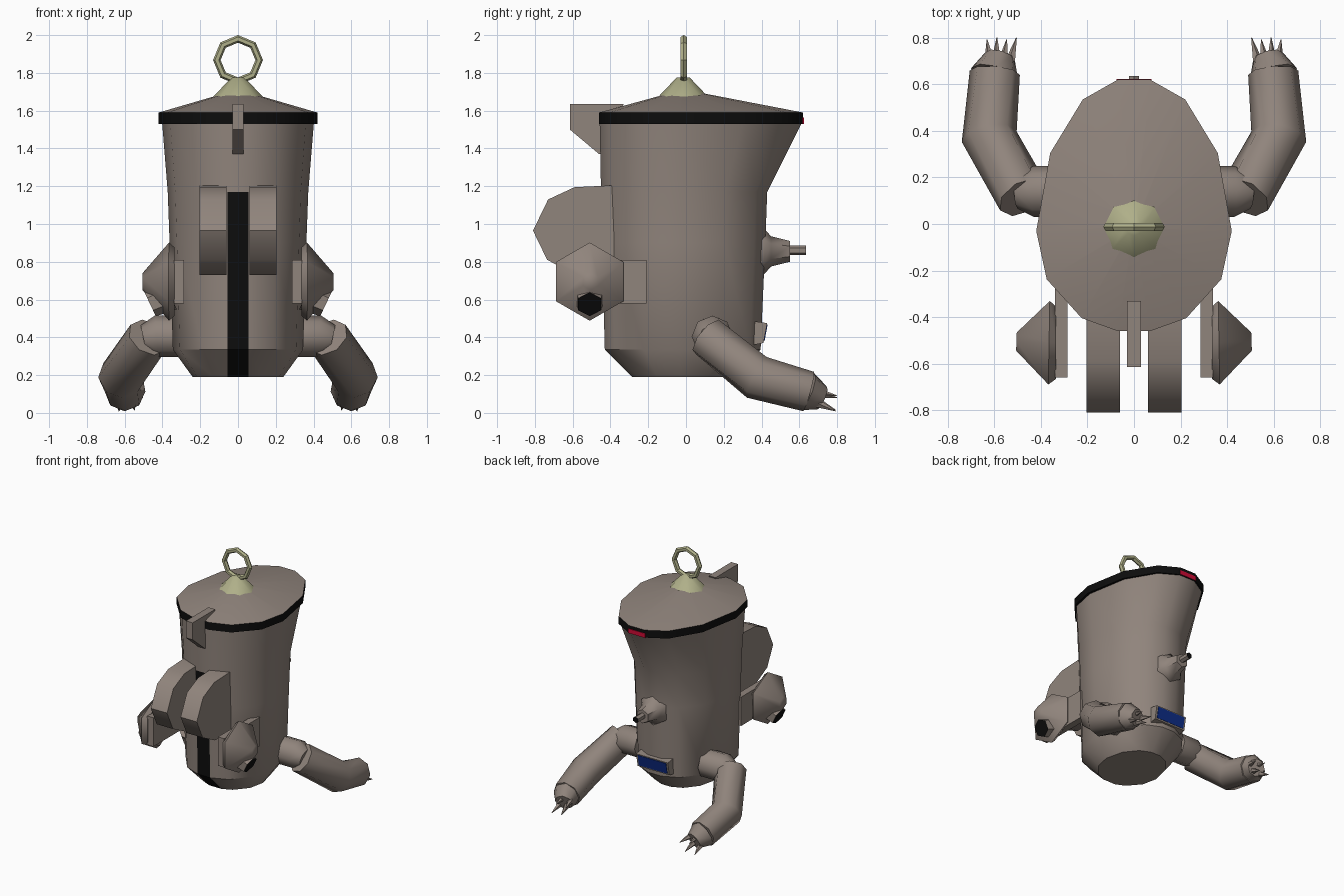
import bpy, bmesh, math
from mathutils import Vector

if "Cube" in bpy.data.objects:
    bpy.data.objects.remove(bpy.data.objects["Cube"])


def material(name, rgb):
    m = bpy.data.materials.new(name)
    m.use_nodes = True
    m.diffuse_color = (*rgb, 1)
    node = next(n for n in m.node_tree.nodes if n.type == "BSDF_PRINCIPLED")
    node.inputs["Base Color"].default_value = (*rgb, 1)
    return m


TAUPE = material("taupe", (0.28, 0.232, 0.202))
BLACK = material("black", (0.004, 0.004, 0.004))
OLIVE = material("olive", (0.43, 0.43, 0.25))
BLUE = material("blue", (0.004, 0.025, 0.24))
RED = material("red", (0.62, 0.003, 0.035))


def finish(name, bm, mats, smooth=50, rule=None):
    """Turn a bmesh into an object; rule(face) picks the material slot."""
    bmesh.ops.recalc_face_normals(bm, faces=bm.faces)
    if rule:
        for f in bm.faces:
            f.material_index = rule(f)
    me = bpy.data.meshes.new(name)
    bm.to_mesh(me)
    bm.free()
    for m in mats:
        me.materials.append(m)
    ob = bpy.data.objects.new(name, me)
    bpy.context.collection.objects.link(ob)
    if smooth:
        bpy.ops.object.select_all(action="DESELECT")
        ob.select_set(True)
        bpy.context.view_layer.objects.active = ob
        bpy.ops.object.shade_smooth_by_angle(angle=math.radians(smooth))
    return ob


def loft(name, rings, mats, side=1, **kw):
    """Skin a list of equal-length point rings and cap both ends."""
    bm = bmesh.new()
    loops = [[bm.verts.new((p[0] * side, p[1], p[2])) for p in r] for r in rings]
    n = len(loops[0])
    for a, b in zip(loops, loops[1:]):
        for i in range(n):
            j = (i + 1) % n
            bm.faces.new((a[i], a[j], b[j], b[i]))
    bm.faces.new(loops[0])
    bm.faces.new(loops[-1])
    return finish(name, bm, mats, **kw)


def tube(name, path, radii, mats, sides=8, phase=0, **kw):
    """Loft regular polygons along a path, each facing along the path."""
    pts = [Vector(p) for p in path]
    rings = []
    for i, p in enumerate(pts):
        ahead = pts[min(i + 1, len(pts) - 1)] - p
        behind = p - pts[max(i - 1, 0)]
        q = (ahead.normalized() + behind.normalized()).to_track_quat("Y", "Z")
        angles = [math.tau * k / sides + math.radians(phase) for k in range(sides)]
        rings.append([p + q @ Vector((math.cos(a), 0, math.sin(a))) * radii[i]
                      for a in angles])
    return loft(name, rings, mats, **kw)


def prism(name, profile, x0, x1, mats, **kw):
    """Extrude a (y, z) profile along x."""
    return loft(name, [[(x, y, z) for y, z in profile] for x in (x0, x1)], mats, **kw)


def box(name, x0, x1, y0, y1, z0, z1, mats, **kw):
    return prism(name, [(y0, z0), (y1, z0), (y1, z1), (y0, z1)], x0, x1, mats,
                 smooth=0, **kw)


# Egg-shaped plan outline, right half then mirrored
HALF = [(0.07, 0.62), (0.22, 0.535), (0.36, 0.305), (0.42, -0.03),
        (0.375, -0.235), (0.225, -0.4), (0.07, -0.455)]
PLAN = HALF + [(-x, y) for x, y in reversed(HALF)]


def section(z, half_width, front, back, strip=None):
    ring = []
    for x, y in PLAN:
        d = y + 0.03
        ny = -0.03 + d * ((back + 0.03) / 0.65 if d > 0 else (front + 0.03) / -0.425)
        nx = x * half_width / 0.42
        if strip and y < -0.44:
            nx = math.copysign(strip, x)
        ring.append((nx, ny, z))
    return ring


# Body with a dark strip down its front facet
def strip_rule(f):
    c = f.calc_center_median()
    return int(abs(c.x) < 0.01 and c.y < -0.25 and c.z < 1.17 and abs(f.normal.z) < 0.9)


loft("body", [section(0.19, 0.24, -0.285, 0.25, 0.055),
              section(0.335, 0.345, -0.43, 0.395, 0.055),
              section(0.9, 0.362, -0.445, 0.42, 0.055),
              section(1.17, 0.372, -0.45, 0.43, 0.055),
              section(1.54, 0.402, -0.457, 0.615)],
     [TAUPE, BLACK], smooth=35, rule=strip_rule)

# Rim band, lid and rear light
loft("rim_band", [section(z, 0.42, -0.46, 0.62) for z in (1.53, 1.59)],
     [BLACK], smooth=35)
lid_tip = [(x * 0.02, y * 0.02 - 0.015, 1.71) for x, y in PLAN]
loft("lid", [section(1.59, 0.42, -0.46, 0.62), lid_tip], [TAUPE], smooth=35)
box("rear_light", -0.075, 0.075, 0.616, 0.624, 1.53, 1.565, [RED])

# Lid knob and pull ring
tube("lid_knob", [(0, -0.015, 1.67), (0, -0.015, 1.775)], [0.135, 0.035], [OLIVE])
bpy.ops.mesh.primitive_torus_add(major_segments=8, minor_segments=6,
                                 major_radius=0.112, minor_radius=0.02,
                                 location=(0, -0.012, 1.868),
                                 rotation=(math.pi / 2, 0, 0))
ring = bpy.context.object
ring.name = "pull_ring"
ring.data.materials.append(OLIVE)

# Front fin below the lid
prism("front_fin", [(-0.615, 1.635), (-0.33, 1.635), (-0.42, 1.37), (-0.46, 1.37),
                    (-0.615, 1.5)], -0.03, 0.03, [TAUPE], smooth=0)

# Rear nozzle with dark tip
tube("rear_nozzle", [(0, y, 0.855) for y in (0.36, 0.415, 0.45, 0.55)],
     [0.12, 0.12, 0.08, 0.055], [TAUPE], sides=6, phase=30)
tube("rear_nozzle_tip", [(0, 0.53, 0.86), (0, 0.635, 0.86)], [0.025, 0.025],
     [TAUPE, BLACK], sides=6, phase=30, rule=lambda f: int(f.normal.y > 0.9))

# Rear panel with a blue screen
prism("rear_panel", [(0.36, 0.36), (0.41, 0.37), (0.43, 0.475), (0.36, 0.485)],
      -0.14, 0.14, [TAUPE], smooth=0)
prism("rear_screen", [(0.41, 0.382), (0.416, 0.38), (0.432, 0.467), (0.426, 0.468)],
      -0.125, 0.125, [BLUE], smooth=0)

WHEEL = [(-0.38, 1.205), (-0.59, 1.195), (-0.73, 1.13), (-0.81, 0.965),
         (-0.735, 0.81), (-0.58, 0.73), (-0.38, 0.73)]

for label, s in (("left", 1), ("right", -1)):
    # Rounded front lobe
    prism(label + "_front_lobe", WHEEL, 0.06, 0.203, [TAUPE], side=s)

    # Side bracket, hexagonal housing and angled exhaust
    box(label + "_bracket", 0.285, 0.34, -0.66, -0.21, 0.58, 0.81, [TAUPE], side=s)
    tube(label + "_housing", [(0.335, -0.51, 0.695), (0.365, -0.51, 0.695),
                              (0.505, -0.505, 0.695)], [0.18, 0.207, 0.045],
         [TAUPE], sides=6, phase=30, side=s)
    tube(label + "_exhaust", [(0.36, -0.51, 0.625), (0.465, -0.51, 0.575)],
         [0.085, 0.07], [TAUPE, BLACK], sides=6, phase=30, side=s,
         rule=lambda f: int(abs(f.normal.x) > 0.8 and f.calc_center_median().z < 0.585
                            and len(f.verts) == 6))

    # Shoulder, bent arm and hand
    tube(label + "_shoulder", [(0.28, 0.14, 0.405), (0.43, 0.14, 0.405),
                               (0.5, 0.14, 0.39)], [0.11, 0.11, 0.075],
         [TAUPE], side=s)
    tube(label + "_arm", [(0.475, 0.115, 0.4), (0.622, 0.375, 0.188),
                          (0.598, 0.65, 0.113)], [0.115, 0.12, 0.108],
         [TAUPE], side=s)
    tube(label + "_hand", [(0.598, 0.64, 0.113), (0.575, 0.72, 0.08)],
         [0.106, 0.066], [TAUPE], side=s)

    # Claws fanned across the hand
    for i in range(4):
        x, z = 0.53 + 0.03 * i, (0.1, 0.055, 0.11, 0.05)[i]
        tip = (x - 0.025 + 0.012 * i, 0.8 - 0.008 * (i % 2), z - 0.02 - 0.02 * (i % 2))
        tube(label + "_claw_%d" % (i + 1), [(x, 0.7, z), tip], [0.023, 0.002],
             [TAUPE], sides=5, side=s)
